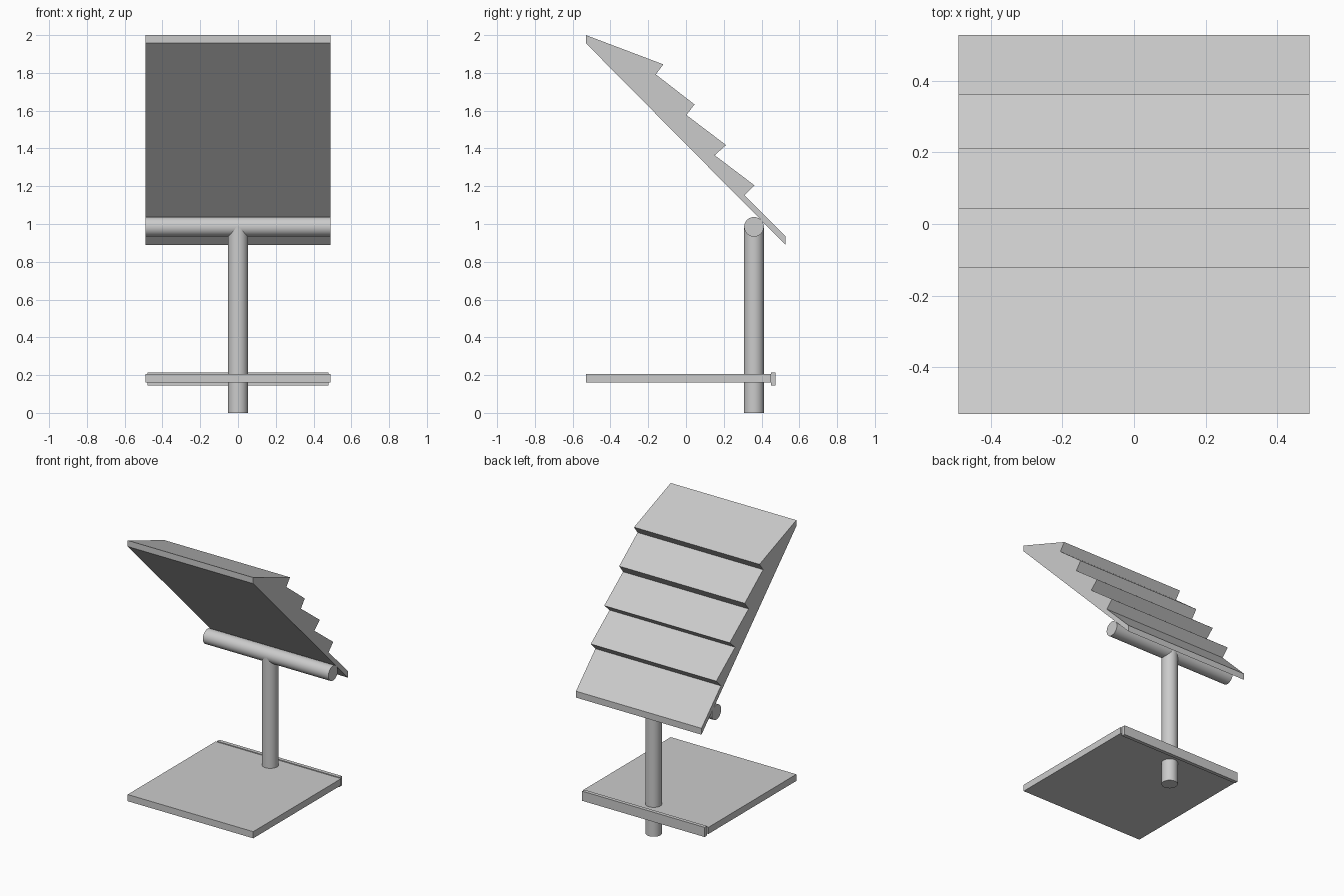
import bpy
import math

cube = bpy.data.objects.get("Cube")
if cube:
    bpy.data.objects.remove(cube, do_unlink=True)

# One plain grey for everything
GREY = (0.6, 0.6, 0.6, 1.0)
mat = bpy.data.materials.new("light_grey")
mat.use_nodes = True
mat.diffuse_color = GREY
mat.node_tree.nodes["Principled BSDF"].inputs["Base Color"].default_value = GREY

HALF_WIDTH = 0.49
POST_Y = 0.36
BAR_Z = 0.985


def extrude_profile(name, points, half_width):
    """Extrude a (y, z) outline along x."""
    n = len(points)
    verts = [(x, y, z) for x in (-half_width, half_width) for y, z in points]
    faces = [list(range(n))[::-1], list(range(n, 2 * n))]
    faces += [(i, (i + 1) % n, n + (i + 1) % n, n + i) for i in range(n)]
    mesh = bpy.data.meshes.new(name)
    mesh.from_pydata(verts, [], faces)
    # Outline runs clockwise in (y, z), so turn the faces outward
    mesh.flip_normals()
    mesh.materials.append(mat)
    obj = bpy.data.objects.new(name, mesh)
    bpy.context.collection.objects.link(obj)
    return obj


def box(name, y0, y1, z0, z1, half_width):
    outline = [(y0, z1), (y1, z1), (y1, z0), (y0, z0)]
    return extrude_profile(name, outline, half_width)


def tube(name, radius, length, location, rotation=(0, 0, 0)):
    bpy.ops.mesh.primitive_cylinder_add(
        vertices=48, radius=radius, depth=length, location=location, rotation=rotation)
    obj = bpy.context.object
    obj.name = name
    obj.data.materials.append(mat)
    bpy.ops.object.shade_smooth_by_angle(angle=math.radians(40))
    return obj


# Sloping panel with four overlapping steps
steps = [
    (-0.12, 1.845), (-0.16, 1.792),
    (0.045, 1.633), (0.002, 1.577),
    (0.212, 1.418), (0.152, 1.364),
    (0.362, 1.205), (0.31, 1.152),
]
panel = [(-0.53, 2.0)] + steps + [(0.527, 0.935), (0.527, 0.89), (-0.53, 1.957)]
extrude_profile("stepped_panel", panel, HALF_WIDTH)

# Cross bar under the panel and the upright post
tube("cross_bar", 0.052, 2 * HALF_WIDTH, (0, POST_Y, BAR_Z), (0, math.pi / 2, 0))
tube("post", 0.053, BAR_Z, (0, POST_Y, BAR_Z / 2))

# Flat shelf with a rear edge strip
box("shelf", -0.53, 0.45, 0.16, 0.207, HALF_WIDTH)
box("shelf_rear_strip", 0.449, 0.475, 0.145, 0.213, 0.478)
